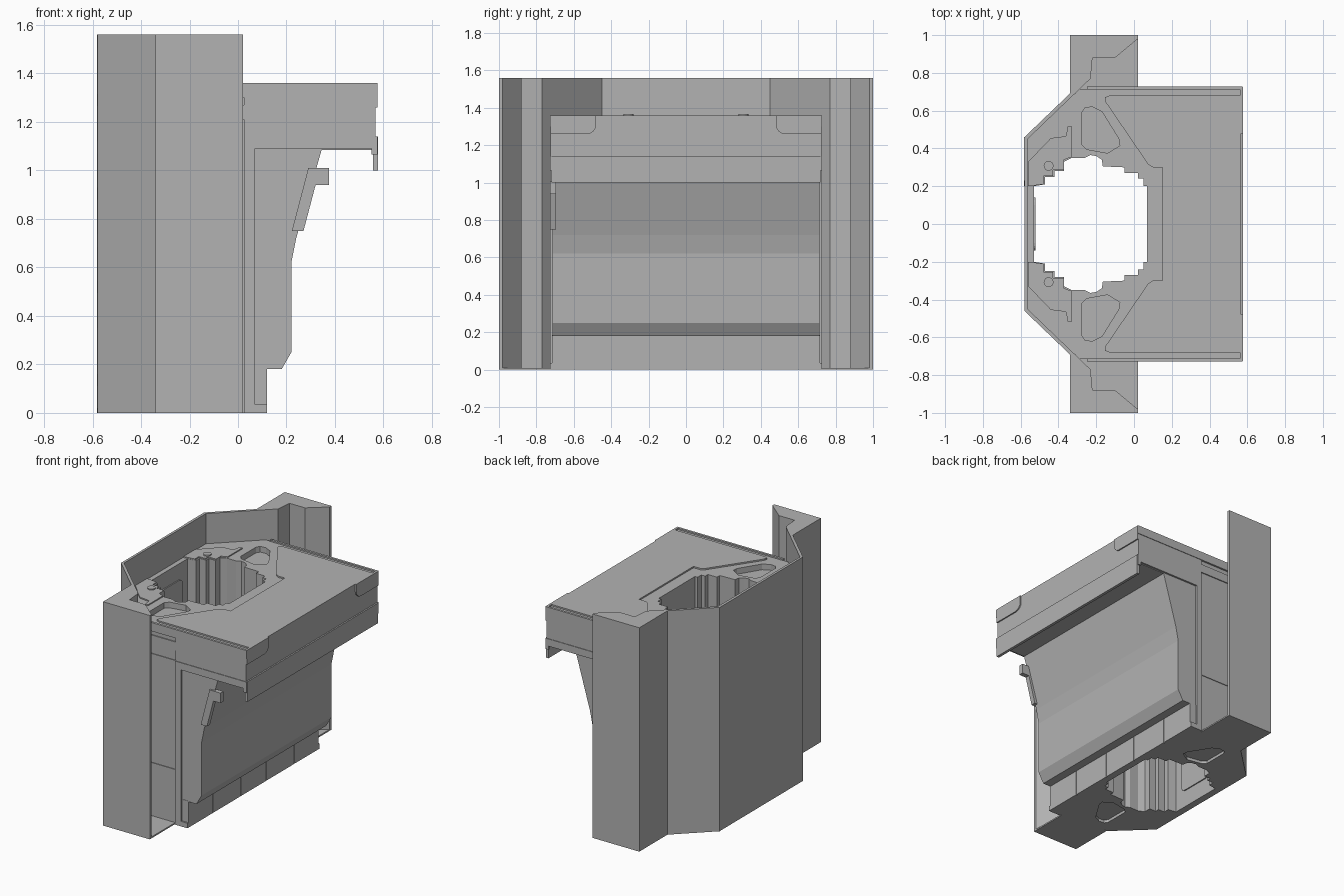
import bpy, bmesh, math

cube = bpy.data.objects.get("Cube")
if cube:
    bpy.data.objects.remove(cube)

grey = bpy.data.materials.new("plain grey")
grey.use_nodes = True
tone = (0.45, 0.45, 0.45, 1)
grey.diffuse_color = tone
bsdf = next(n for n in grey.node_tree.nodes if n.type == 'BSDF_PRINCIPLED')
bsdf.inputs["Base Color"].default_value = tone


def prism(name, pts, axis, a, b):
    """Extrude a flat outline from a to b along an axis."""
    place = {'x': lambda p, t: (t, p[0], p[1]),
             'y': lambda p, t: (p[0], t, p[1]),
             'z': lambda p, t: (p[0], p[1], t)}[axis]
    bm = bmesh.new()
    low = [bm.verts.new(place(p, a)) for p in pts]
    high = [bm.verts.new(place(p, b)) for p in pts]
    bm.faces.new(low)
    bm.faces.new(high)
    for i in range(len(pts)):
        j = (i + 1) % len(pts)
        bm.faces.new((low[i], low[j], high[j], high[i]))
    bmesh.ops.recalc_face_normals(bm, faces=bm.faces)
    mesh = bpy.data.meshes.new(name)
    bm.to_mesh(mesh)
    bm.free()
    mesh.materials.append(grey)
    ob = bpy.data.objects.new(name, mesh)
    bpy.context.collection.objects.link(ob)
    return ob


def box(name, x, y, z):
    return prism(name, [(x[0], y[0]), (x[1], y[0]), (x[1], y[1]), (x[0], y[1])], 'z', *z)


def rounded(x0, x1, y0, y1, r, n=4):
    pts = []
    for k, (cx, cy) in enumerate([(x1 - r, y1 - r), (x0 + r, y1 - r),
                                  (x0 + r, y0 + r), (x1 - r, y0 + r)]):
        for i in range(n + 1):
            t = math.pi / 2 * (k + i / n)
            pts.append((cx + r * math.cos(t), cy + r * math.sin(t)))
    return pts


def flip(pts, s):
    return [(x, y * s) for x, y in pts]


def mirrored(half):
    """Close an outline with its reflection in y."""
    return half + flip(half[::-1], -1)


def carve(target, cutters):
    for c in cutters:
        c.hide_render = True
        m = target.modifiers.new("cut", 'BOOLEAN')
        m.operation, m.solver, m.object = 'DIFFERENCE', 'EXACT', c
    deps = bpy.context.evaluated_depsgraph_get()
    result = bpy.data.meshes.new_from_object(target.evaluated_get(deps))
    target.modifiers.clear()
    target.data = result
    for c in cutters:
        bpy.data.objects.remove(c)


TOP, DECK, WALL = 1.36, 1.35, 1.56

# Tall outer wall with thickened wings
outer = [(0.02, 1), (-0.34, 1), (-0.34, 0.69), (-0.58, 0.46)]
inner = [(0.02, 0.98), (-0.1, 0.88), (-0.22, 0.88), (-0.23, 0.77), (-0.563, 0.45)]
prism("outer_wall", mirrored(outer) + flip(inner, -1) + inner[::-1], 'z', 0, WALL)

# Main body, from its side profile
profile = [(-0.565, 0), (0.112, 0), (0.112, 0.18), (0.18, 0.18), (0.22, 0.25),
           (0.22, 0.62), (0.24, 0.72), (0.345, 1.085), (0.55, 1.085),
           (0.55, 1.14), (0.567, 1.14), (0.567, DECK), (-0.565, DECK)]
body = prism("main_body", profile, 'y', -0.715, 0.715)

# Stepped shaft, corner chamfers and pockets cut from the body
shaft = [(-0.53, 0.2), (-0.47, 0.21), (-0.47, 0.25), (-0.42, 0.25), (-0.42, 0.28),
         (-0.37, 0.28), (-0.37, 0.33), (-0.33, 0.35), (-0.26, 0.35), (-0.23, 0.365),
         (-0.2, 0.36), (-0.17, 0.34), (-0.165, 0.305), (-0.05, 0.3), (-0.05, 0.27),
         (0.02, 0.27), (0.02, 0.24), (0.05, 0.24), (0.05, 0.2), (0.07, 0.2)]
pocket = [(-0.275, 0.42), (-0.25, 0.395), (-0.14, 0.375), (-0.075, 0.415),
          (-0.08, 0.45), (-0.17, 0.595), (-0.22, 0.62), (-0.26, 0.615), (-0.275, 0.59)]
cutters = [prism("shaft_cutter", mirrored(shaft), 'z', -1, 2)]
for s in (1, -1):
    corner = [(-0.6, 0.415), (-0.24, 0.76), (-0.24, 0.9), (-0.6, 0.9)]
    cutters.append(prism("corner_cutter", flip(corner, s), 'z', -1, 2))
    cutters.append(prism("pocket_cutter", flip(pocket, s), 'z', DECK - 0.04, 2))
    cutters.append(prism("under_cutter", flip(pocket, s), 'z', -1, 0.02))
carve(body, cutters)

# Raised deck plate
deck = [(0.567, 0.68), (-0.13, 0.68), (-0.155, 0.67), (-0.15, 0.645),
        (0.075, 0.315), (0.1, 0.3), (0.152, 0.3)]
prism("deck_plate", mirrored(deck), 'z', DECK - 0.005, TOP)

# Front lip and its seam tabs
box("front_lip", (0.557, 0.577), (-0.72, 0.72), (1.0, 1.14))

# Blocks along the foot
edges = [-0.72, -0.45, -0.14, 0.14, 0.45, 0.72]
for a, b in zip(edges, edges[1:]):
    box("foot_block", (0.07, 0.12), (a + 0.003, b - 0.003), (0, 0.185))

# Parts repeated on both sides
frame = [(0.025, 0), (0.12, 0), (0.12, 0.035), (0.07, 0.035), (0.07, 1.09),
         (0.55, 1.09), (0.55, 1.065), (0.575, 1.065), (0.575, 1.14), (0.025, 1.14)]
console = [(-0.56, 0.2), (-0.56, 0.33), (-0.44, 0.455), (-0.36, 0.465), (-0.35, 0.52),
           (-0.33, 0.52), (-0.33, 0.355), (-0.37, 0.34), (-0.37, 0.285),
           (-0.43, 0.285), (-0.43, 0.255), (-0.48, 0.255), (-0.48, 0.21)]
disc = [(-0.452 + 0.026 * math.cos(t * math.pi / 8),
         0.308 + 0.026 * math.sin(t * math.pi / 8)) for t in range(16)]
for s in (1, -1):
    near, far = s * 0.71, s * 0.728
    prism("side_frame", frame, 'y', near, far)
    box("upper_side", (0.025, 0.567), sorted((near, s * 0.724)), (1.14, DECK))
    box("deck_rail", (-0.25, 0.575), sorted((s * 0.712, far)), (1.3, TOP))
    box("side_strip", (-0.2, 0.028), sorted((near, s * 0.722)), (1.21, 1.27))
    box("lower_side_panel", (-0.2, 0.025), sorted((near, s * 0.72)), (0.01, 0.38))
    box("upper_side_panel", (-0.2, 0.025), sorted((near, s * 0.72)), (0.43, 1.14))
    box("floor_plate", (-0.3, 0.02), sorted((s * 0.7, s * 0.99)), (0, 0.01))
    prism("console_plate", flip(console, s), 'z', DECK - 0.005, TOP - 0.002)
    prism("console_disc", flip(disc, s), 'z', DECK, TOP + 0.006)
    # Corner pad with one rounded corner
    arc = [(0.53 - 0.05 * math.sin(t * math.pi / 8),
            1.31 - 0.05 * math.cos(t * math.pi / 8)) for t in range(5)]
    pad = [(0.724, TOP), (0.724, 1.26)] + arc + [(0.48, TOP)]
    prism("corner_pad", [(y * s, z) for y, z in pad], 'x', 0.56, 0.576)

# Stepped bracket on one side
bracket = [(0.29, 1.01), (0.375, 1.01), (0.375, 0.94), (0.32, 0.94),
           (0.27, 0.75), (0.222, 0.75)]
prism("side_bracket", bracket, 'y', -0.728, -0.695)

# Rounded panels inside the shaft
for z0, z1 in ((0.12, 0.5), (0.9, 1.24)):
    prism("shaft_panel", rounded(-0.14, 0.14, z0, z1, 0.04), 'x', -0.535, -0.522)

# Thin rear panel with a notched edge
notched = []
for k in range(4):
    z = 0.02 + k * 0.385
    notched += [(0.23, z), (0.23, z + 0.09), (0.2, z + 0.14),
                (0.2, z + 0.28), (0.23, z + 0.33)]
prism("rear_panel", [(0.46, 0)] + notched + [(0.23, WALL), (0.46, WALL)],
      'x', -0.582, -0.575)
